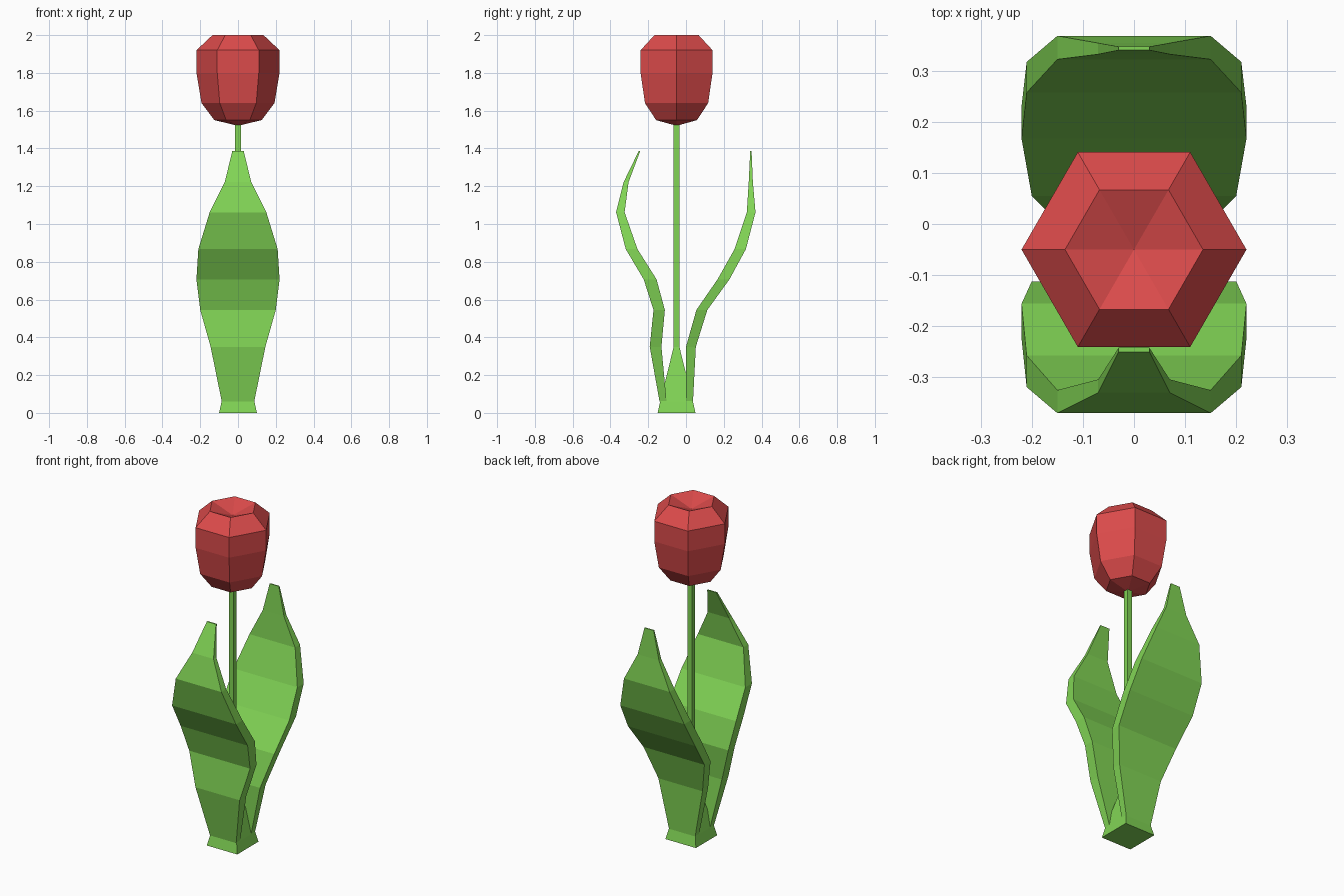
import bpy, bmesh, math

if "Cube" in bpy.data.objects:
    bpy.data.objects.remove(bpy.data.objects["Cube"])


def material(name, rgb):
    m = bpy.data.materials.new(name)
    m.diffuse_color = (*rgb, 1)
    m.use_nodes = True
    m.node_tree.nodes["Principled BSDF"].inputs["Base Color"].default_value = m.diffuse_color
    return m


green = material("leaf green", (0.22, 0.66, 0.09))
red = material("petal red", (0.71, 0.07, 0.07))
CY = -0.05  # the stem stands slightly forward of the centre


def loft(name, rings, mat):
    """Skin a list of vertex rings and close both ends."""
    bm = bmesh.new()
    vs = [[bm.verts.new(p) for p in r] for r in rings]
    n = len(vs[0])
    for a, b in zip(vs, vs[1:]):
        for i in range(n):
            j = (i + 1) % n
            bm.faces.new((a[i], a[j], b[j], b[i]))
    ends = [bm.faces.new(vs[0][::-1]), bm.faces.new(vs[-1])]
    if n > 4:
        # flower: pointed underside and sunken top
        for f, z in zip(ends, (1.52, 1.95)):
            c = bmesh.ops.poke(bm, faces=[f])["verts"][0]
            c.co = (0, CY, z)
    bmesh.ops.recalc_face_normals(bm, faces=bm.faces)
    me = bpy.data.meshes.new(name)
    bm.to_mesh(me)
    bm.free()
    me.materials.append(mat)
    ob = bpy.data.objects.new(name, me)
    bpy.context.collection.objects.link(ob)
    return ob


def box_ring(hx, y0, y1, z):
    return [(-hx, y0, z), (hx, y0, z), (hx, y1, z), (-hx, y1, z)]


def hex_ring(r, z):
    return [(r * math.cos(k * math.pi / 3), CY + r * math.sin(k * math.pi / 3), z)
            for k in range(6)]


# Base flaring into the square stem
loft("stem", [box_ring(h, CY - h, CY + h, z) for h, z in
              ((0.10, 0), (0.087, 0.06), (0.015, 0.35), (0.015, 1.54))], green)

# Leaves: height, half width, then the y of both surfaces
heights = (0.06, 0.35, 0.545, 0.707, 0.867, 1.062, 1.222, 1.387)
widths = (0.086, 0.145, 0.20, 0.22, 0.21, 0.15, 0.07, 0.03)
front = ((-0.14, -0.103), (-0.192, -0.13), (-0.172, -0.112), (-0.224, -0.156),
         (-0.319, -0.257), (-0.37, -0.325), (-0.33, -0.304), (-0.25, -0.242))
back = ((0.0, 0.037), (0.0, 0.052), (0.055, 0.113), (0.167, 0.23),
        (0.257, 0.317), (0.322, 0.368), (0.332, 0.354), (0.34, 0.347))
for name, prof in (("front_leaf", front), ("back_leaf", back)):
    loft(name, [box_ring(w, y0, y1, z)
                for z, w, (y0, y1) in zip(heights, widths, prof)], green)

# Six-sided flower head
loft("flower", [hex_ring(r, z) for r, z in
                ((0.125, 1.55), (0.193, 1.64), (0.22, 1.80), (0.22, 1.92),
                 (0.135, 2.0))], red)
